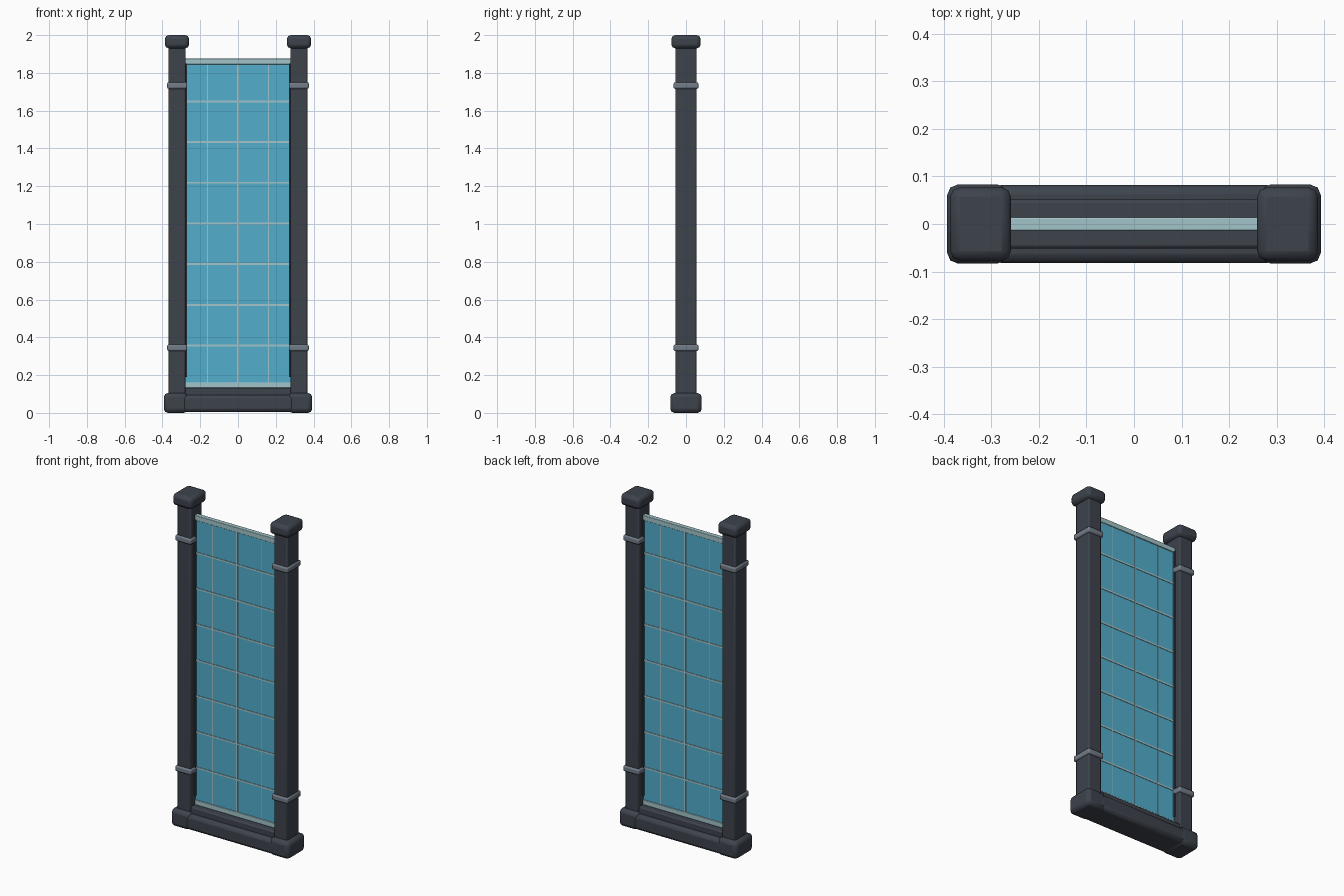
import bpy

cube = bpy.data.objects.get("Cube")
if cube:
    bpy.data.objects.remove(cube, do_unlink=True)


def material(name, rgb):
    mat = bpy.data.materials.new(name)
    mat.use_nodes = True
    mat.diffuse_color = (*rgb, 1)
    mat.node_tree.nodes["Principled BSDF"].inputs["Base Color"].default_value = (*rgb, 1)
    return mat


DARK = material("dark slate", (0.047, 0.057, 0.073))
STEEL = material("grey steel", (0.17, 0.2, 0.245))
GLASS = material("blue glass", (0.085, 0.42, 0.61))
PALE = material("pale trim", (0.37, 0.56, 0.59))


def box(name, x, y, z, mat, bevel=0, segments=2):
    """Box between the (low, high) limits on each axis, with bevelled edges."""
    limits = (x, y, z)
    bpy.ops.mesh.primitive_cube_add(size=1, location=[(a + b) / 2 for a, b in limits])
    obj = bpy.context.object
    obj.name = name
    obj.scale = [b - a for a, b in limits]
    bpy.ops.object.transform_apply(location=False, rotation=False, scale=True)
    obj.data.materials.append(mat)
    if bevel:
        mod = obj.modifiers.new("Bevel", "BEVEL")
        mod.width = bevel
        mod.segments = segments
        bpy.ops.object.shade_smooth_by_angle()
    return obj


def centred(name, cx, cz, half_x, half_y, half_z, mat, bevel=0, segments=2):
    return box(name, (cx - half_x, cx + half_x), (-half_y, half_y),
               (cz - half_z, cz + half_z), mat, bevel, segments)


# Base: long plinth with a sill that carries the panel
box("base_plinth", (-0.3, 0.3), (-0.082, 0.082), (0.004, 0.095), DARK, 0.02)
box("panel_sill", (-0.285, 0.285), (-0.052, 0.052), (0.08, 0.133), DARK, 0.008)

# Posts with foot, cap, clamp rings and a channel for the glass
for side, s in (("left", 1), ("right", -1)):
    centred(side + "_foot", s * 0.329, 0.0525, 0.064, 0.083, 0.0525, DARK, 0.022)
    centred(side + "_post", s * 0.322, 1.0, 0.045, 0.056, 0.95, DARK, 0.008)
    centred(side + "_cap", s * 0.323, 1.965, 0.064, 0.077, 0.035, DARK, 0.02)
    for level, z in (("lower", 0.345), ("upper", 1.733)):
        centred(f"{side}_{level}_ring", s * 0.322, z, 0.053, 0.066, 0.017, STEEL, 0.008)
    centred(side + "_channel", s * 0.276, 1.02, 0.006, 0.022, 0.83, DARK)

# Glass panel with pale rails at both ends
centred("glass_panel", 0, 1.0, 0.28, 0.009, 0.86, GLASS)
centred("top_rail", 0, 1.86, 0.28, 0.014, 0.015, PALE, 0.003)
centred("bottom_rail", 0, 0.147, 0.28, 0.014, 0.015, PALE, 0.003)

# Grid bars standing slightly proud of both glass faces
for i in range(7):
    centred(f"cross_bar_{i + 1}", 0, 1.003 + (i - 3) * 0.2155, 0.272, 0.012, 0.005, PALE)
centred("centre_bar", 0, 1.0, 0.005, 0.0125, 0.85, PALE)
for side, s in (("left", 1), ("right", -1)):
    centred(side + "_thin_bar", s * 0.162, 1.0, 0.0025, 0.0105, 0.85, PALE)
